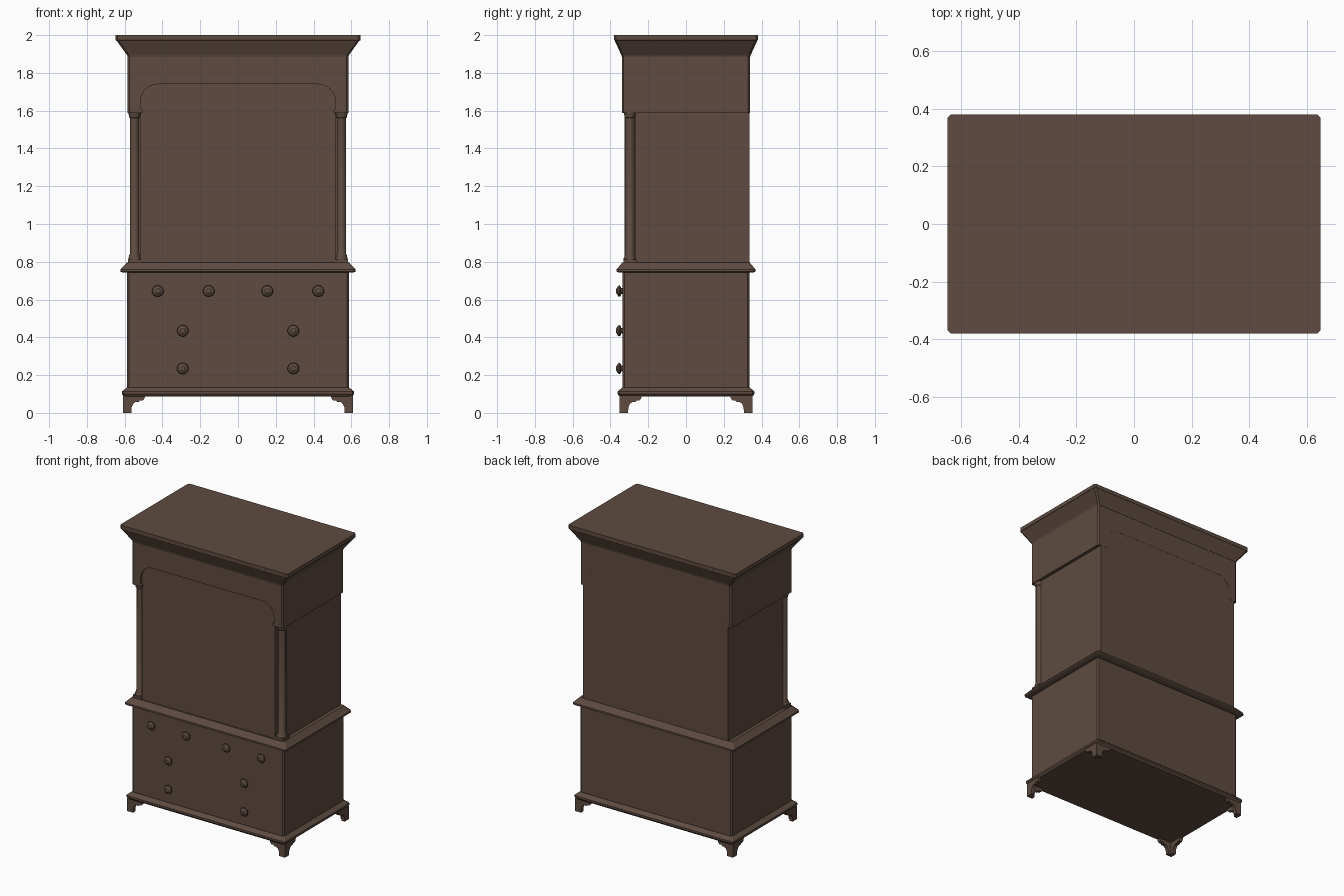
import bpy, bmesh, math
from mathutils import Matrix

if "Cube" in bpy.data.objects:
    bpy.data.objects.remove(bpy.data.objects["Cube"])

wood = bpy.data.materials.new("dark_brown_wood")
wood.diffuse_color = (0.112, 0.071, 0.052, 1)
wood.use_nodes = True
wood.node_tree.nodes["Principled BSDF"].inputs["Base Color"].default_value = wood.diffuse_color


def finish(name, bm):
    bmesh.ops.recalc_face_normals(bm, faces=bm.faces)
    me = bpy.data.meshes.new(name)
    bm.to_mesh(me)
    bm.free()
    ob = bpy.data.objects.new(name, me)
    bpy.context.collection.objects.link(ob)
    me.materials.append(wood)
    return ob


def skin(bm, rings):
    """Join equal-sized closed rings of points and cap both ends."""
    vs = [[bm.verts.new(p) for p in r] for r in rings]
    n = len(vs[0])
    for a, b in zip(vs, vs[1:]):
        for i in range(n):
            j = (i + 1) % n
            bm.faces.new((a[i], a[j], b[j], b[i]))
    bm.faces.new(vs[0])
    bm.faces.new(vs[-1])


def rect_loft(name, levels, c=0.01):
    """Stack of corner-cut rectangles: (half width, half depth, z)."""
    bm = bmesh.new()
    skin(bm, [[(x, -y + c, z), (x, y - c, z), (x - c, y, z), (-x + c, y, z),
               (-x, y - c, z), (-x, -y + c, z), (-x + c, -y, z), (x - c, -y, z)]
              for x, y, z in levels])
    return finish(name, bm)


def prism(bm, pts, lo, hi, place):
    skin(bm, [[place(a, b, t) for a, b in pts] for t in (lo, hi)])


def lathe(name, profile, n, matrix):
    bm = bmesh.new()
    skin(bm, [[(r * math.cos((i + .5) * math.tau / n), r * math.sin((i + .5) * math.tau / n), z)
               for i in range(n)] for r, z in profile])
    bmesh.ops.transform(bm, matrix=matrix, verts=bm.verts)
    ob = finish(name, bm)
    bpy.ops.object.select_all(action='DESELECT')
    ob.select_set(True)
    bpy.context.view_layer.objects.active = ob
    bpy.ops.object.shade_smooth_by_angle(angle=math.radians(30))
    return ob


# Stacked carcass: base moulding, chest, waist moulding, cornice
rect_loft("base_moulding", [(.603, .352, .088), (.615, .362, .1), (.615, .362, .113), (.588, .337, .135)])
rect_loft("lower_chest", [(.587, .335, .12), (.587, .335, .75)])
rect_loft("waist_moulding", [(.612, .358, .743), (.623, .367, .748), (.623, .367, .76), (.588, .337, .796)])
rect_loft("cornice", [(.583, .34, 1.885), (.588, .343, 1.895), (.642, .377, 1.97), (.648, .38, 1.973), (.648, .38, 2.0)])

# Upper cabinet with notched front corners for the columns
bm = bmesh.new()
half = [(.515, -.326), (.515, -.268), (.562, -.268), (.562, .337)]
outline = half + [(-x, y) for x, y in reversed(half)]
prism(bm, outline, .78, 1.88, lambda a, b, t: (a, b, t))
finish("upper_cabinet", bm)

# Frieze with a flat arch cut over the doors
arch = [(.584, 1.89), (.584, 1.588), (.505, 1.588), (.505, 1.603), (.515, 1.608)]
for i in range(9):
    a = i * math.pi / 16
    arch.append((.425 + .09 * math.cos(a), 1.65 + .09 * math.sin(a)))
bm = bmesh.new()
prism(bm, arch + [(-x, z) for x, z in reversed(arch)], -.34, .338, lambda a, b, t: (a, t, b))
corners = [e for e in bm.edges
           if all(abs(v.co.x) > .58 for v in e.verts) and abs(e.verts[0].co.z - e.verts[1].co.z) > .1]
bmesh.ops.bevel(bm, geom=corners, offset=.01, segments=1, affect='EDGES')
finish("arched_frieze", bm)

# Corner columns on square plinths
shaft = [(.034, .812), (.034, .82), (.029, .828), (.029, .835), (.025, .842), (.025, 1.56),
         (.029, 1.565), (.029, 1.572), (.033, 1.58), (.033, 1.595)]
for side, s in (("left", -1), ("right", 1)):
    at = Matrix.Translation((s * .548, -.297, 0))
    lathe(side + "_column", shaft, 12, at)
    bm = bmesh.new()
    bmesh.ops.create_cube(bm, size=1, matrix=at @ Matrix.Translation((0, 0, .8)) @ Matrix.Diagonal((.068, .068, .026, 1)))
    finish(side + "_column_plinth", bm)

# Drawer knobs
knob = [(.016, -.005), (.016, .008), (.028, .012), (.031, .018), (.028, .025), (.018, .03), (.014, .034), (.005, .035)]
for x, z in ((.425, .645), (.155, .645), (.293, .435), (.293, .235)):
    for s in (-1, 1):
        lathe("drawer_knob", knob, 12, Matrix.Translation((s * x, -.335, z)) @ Matrix.Rotation(math.pi / 2, 4, 'X'))

# Bracket feet: two shaped plates meeting at each corner
# (distance inward from the corner, height)
bracket = [(0, 0), (.045, 0), (.047, .03), (.055, .048), (.068, .058), (.085, .058), (.09, .066),
           (.105, .066), (.113, .074), (.12, .092), (0, .092)]
for sx in (-1, 1):
    for sy in (-1, 1):
        bm = bmesh.new()
        prism(bm, bracket, 0, .024, lambda a, b, t: (sx * (.61 - a), sy * (.352 - t), b))
        prism(bm, bracket, 0, .024, lambda a, b, t: (sx * (.61 - t), sy * (.352 - a), b))
        finish("bracket_foot", bm)
